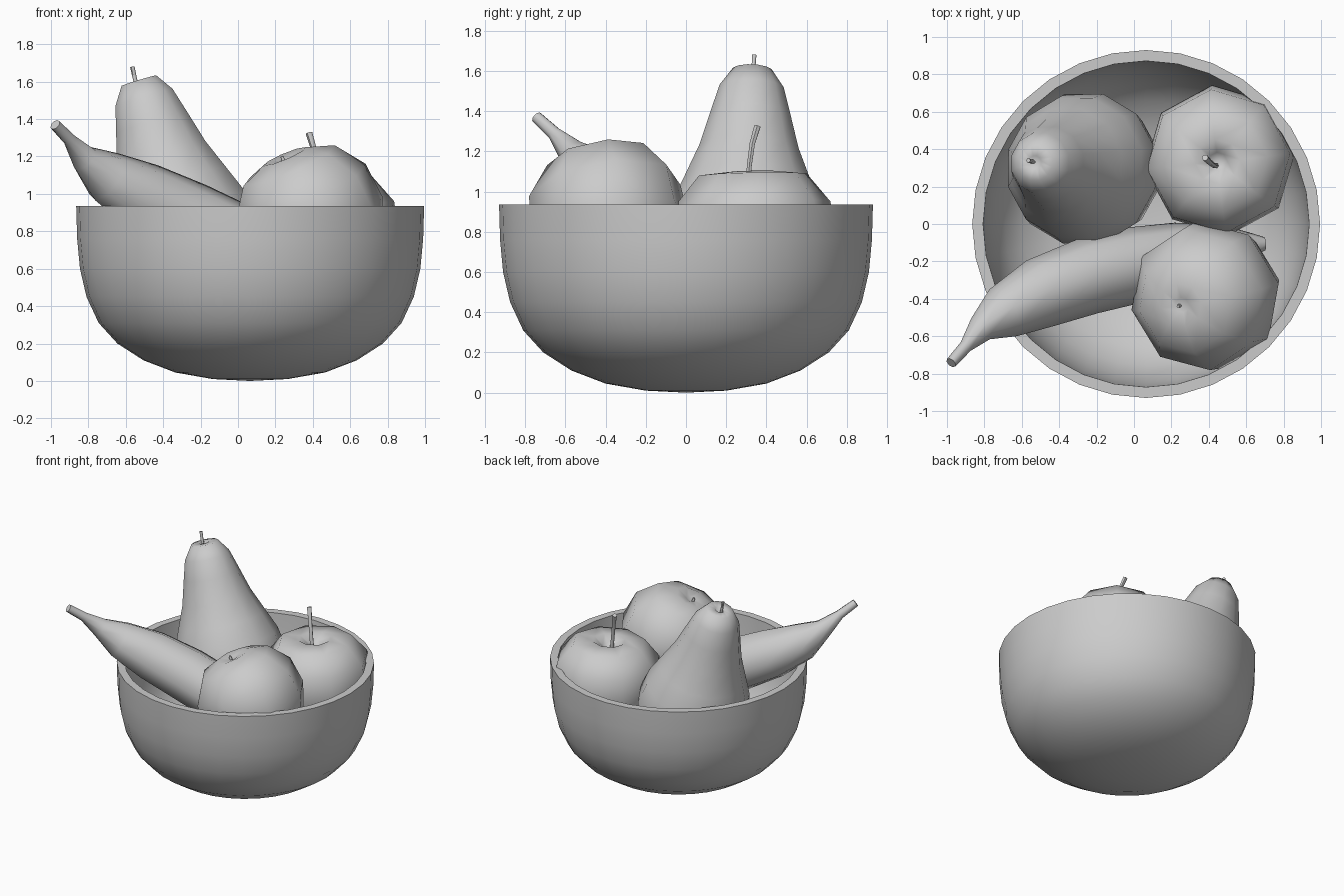
import bpy, bmesh, math
from mathutils import Vector, Matrix

if "Cube" in bpy.data.objects:
    bpy.data.objects.remove(bpy.data.objects["Cube"])


def finish(name, bm, angle=60):
    bmesh.ops.remove_doubles(bm, verts=bm.verts, dist=1e-5)
    bmesh.ops.recalc_face_normals(bm, faces=bm.faces)
    me = bpy.data.meshes.new(name)
    bm.to_mesh(me)
    bm.free()
    ob = bpy.data.objects.new(name, me)
    bpy.context.collection.objects.link(ob)
    bpy.context.view_layer.objects.active = ob
    ob.select_set(True)
    bpy.ops.object.shade_smooth_by_angle(angle=math.radians(angle))
    ob.select_set(False)
    return ob


def skin(bm, rings):
    n = len(rings[0])
    for a, b in zip(rings, rings[1:]):
        for i in range(n):
            j = (i + 1) % n
            bm.faces.new((a[i], a[j], b[j], b[i]))


def lathe(name, profile, sides, loc, axis=(0, 0, 1), phase=0):
    """Spin (radius, height) points round an axis through loc."""
    bm = bmesh.new()
    q = Vector((0, 0, 1)).rotation_difference(Vector(axis))
    m = Matrix.Translation(loc) @ q.to_matrix().to_4x4()
    rings = []
    for r, h in profile:
        ring = []
        for i in range(sides):
            a = math.radians(phase) + math.tau * i / sides
            r1 = max(r, 1e-7)
            ring.append(bm.verts.new(m @ Vector((r1 * math.cos(a), r1 * math.sin(a), h))))
        rings.append(ring)
    skin(bm, rings)
    bmesh.ops.dissolve_degenerate(bm, edges=bm.edges, dist=1e-5)
    return finish(name, bm)


def tube(name, path, sides):
    """Sweep a round section along (x, y, z, radius) points."""
    bm = bmesh.new()
    pts = [Vector(p[:3]) for p in path]
    rings = []
    for k, p in enumerate(pts):
        t = (pts[min(k + 1, len(pts) - 1)] - pts[max(k - 1, 0)]).normalized()
        ref = Vector((0, 0, 1)) if abs(t.z) < 0.8 else Vector((0, 1, 0))
        u = t.cross(ref).normalized()
        v = u.cross(t)
        rings.append([bm.verts.new(p + path[k][3] * (math.cos(a) * u + math.sin(a) * v))
                      for a in (math.tau * i / sides for i in range(sides))])
    skin(bm, rings)
    bm.faces.new(rings[0])
    bm.faces.new(rings[-1])
    return finish(name, bm)


# Bowl: thick rounded shell, open at the top
lathe("bowl", [(0, 0), (0.2, 0.01), (0.4, 0.045), (0.57, 0.11), (0.71, 0.2),
               (0.81, 0.31), (0.875, 0.45), (0.91, 0.6), (0.925, 0.76), (0.93, 0.935),
               (0.872, 0.935), (0.865, 0.76), (0.85, 0.61), (0.815, 0.47), (0.755, 0.345),
               (0.66, 0.24), (0.53, 0.16), (0.37, 0.1), (0.19, 0.07), (0, 0.06)],
      32, (0.065, 0, 0))

# Pear, leaning outwards
axis = Vector((-0.29, 0.04, 0.956)).normalized()
lathe("pear", [(0, 0.03), (0.1, 0), (0.25, 0.04), (0.37, 0.18), (0.415, 0.4), (0.385, 0.56),
               (0.32, 0.72), (0.255, 0.88), (0.205, 1.06), (0.165, 1.2), (0.1, 1.295),
               (0.035, 1.295), (0, 1.25)],
      12, Vector((-0.53, 0.33, 1.605)) - axis * 1.295, axis, 15)
tube("pear_stem", [(-0.53, 0.33, 1.54, 0.013), (-0.55, 0.335, 1.61, 0.011),
                   (-0.565, 0.34, 1.68, 0.012)], 6)

# Apple, upright, and a second round fruit tilted to the left
fruit = [(0, -0.3), (0.1, -0.35), (0.22, -0.33), (0.34, -0.19), (0.405, 0.02),
         (0.385, 0.2), (0.27, 0.34), (0.12, 0.355), (0.05, 0.31), (0, 0.25)]
lathe("apple", fruit, 8, (0.46, 0.34, 0.745), (-0.04, -0.02, 1), 6)
tube("apple_stem", [(0.44, 0.31, 1.0, 0.016), (0.425, 0.315, 1.13, 0.014),
                    (0.405, 0.33, 1.24, 0.015), (0.38, 0.355, 1.325, 0.018)], 6)
lathe("round_fruit", [(0, -0.39), (0.16, -0.37), (0.31, -0.25), (0.4, -0.03), (0.385, 0.17),
                      (0.27, 0.33), (0.12, 0.385), (0.04, 0.37), (0, 0.355)],
      8, (0.4, -0.38, 0.85), (-0.38, -0.14, 0.9), 10)
tube("round_fruit_nub", [(0.25, -0.435, 1.15, 0.014), (0.235, -0.44, 1.2, 0.008)], 6)

# Banana, neck over the rim and tail under the round fruit
tube("banana", [(-0.978, -0.742, 1.37, 0.03), (-0.9, -0.655, 1.29, 0.035),
                (-0.82, -0.56, 1.19, 0.075), (-0.7, -0.475, 1.09, 0.145),
                (-0.5, -0.37, 0.98, 0.19), (-0.25, -0.28, 0.86, 0.205),
                (0.0, -0.22, 0.74, 0.205), (0.25, -0.17, 0.64, 0.18),
                (0.48, -0.13, 0.57, 0.13), (0.64, -0.11, 0.53, 0.06),
                (0.7, -0.105, 0.52, 0.035)], 8)
